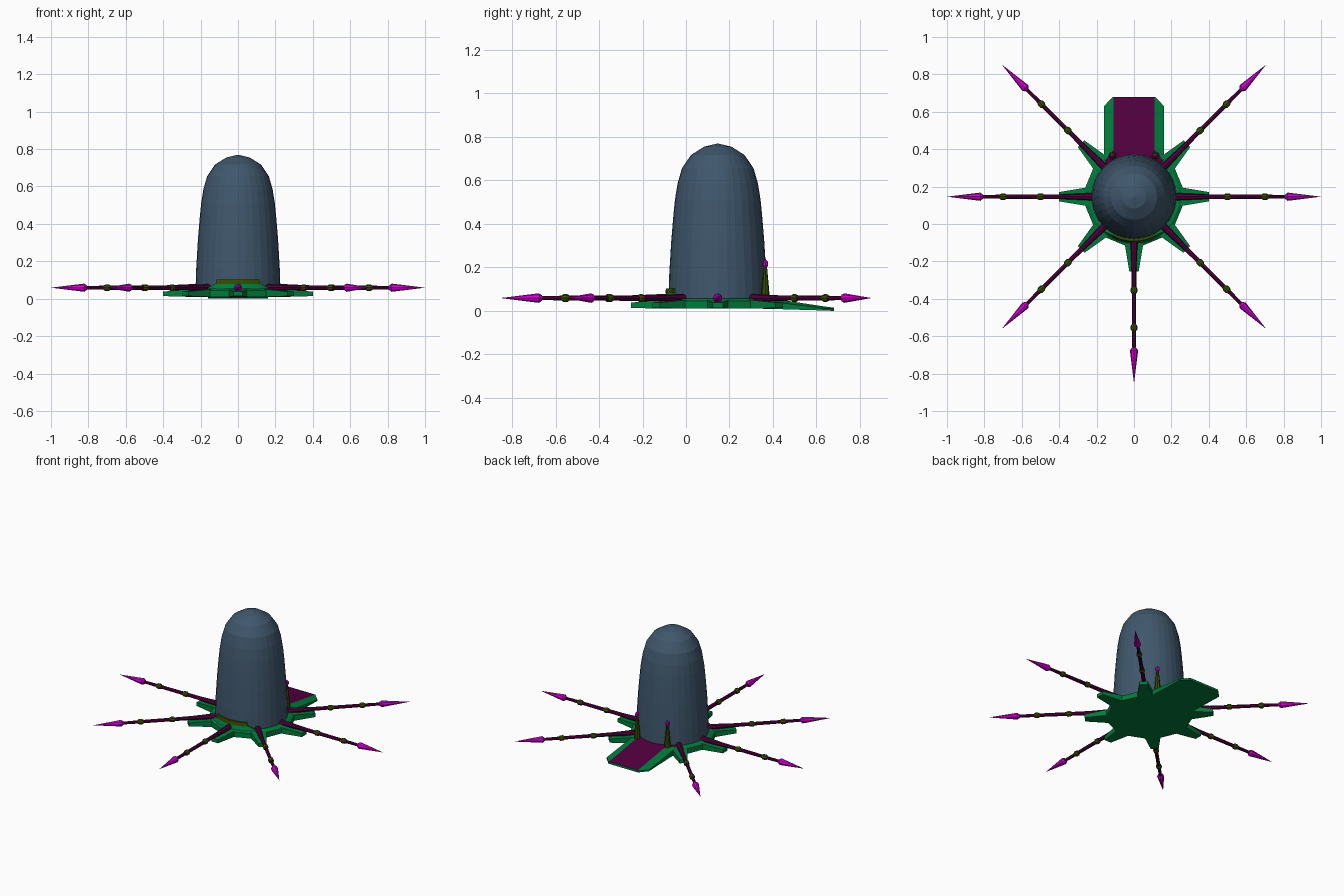
import bpy, bmesh, math
from mathutils import Matrix

if "Cube" in bpy.data.objects:
    bpy.data.objects.remove(bpy.data.objects["Cube"])

CY = 0.146  # y of the dome axis


def material(name, col):
    m = bpy.data.materials.new(name)
    m.diffuse_color = (*col, 1)
    m.use_nodes = True
    m.node_tree.nodes["Principled BSDF"].inputs["Base Color"].default_value = m.diffuse_color
    return m


SLATE = material("slate", (0.05, 0.095, 0.15))
GREEN = material("green", (0.0, 0.2, 0.045))
PURPLE = material("dark purple", (0.085, 0.0, 0.05))
MAGENTA = material("magenta", (0.65, 0.0, 0.65))
OLIVE = material("olive", (0.035, 0.075, 0.0))


def finish(name, bm, mats):
    bmesh.ops.recalc_face_normals(bm, faces=bm.faces)
    me = bpy.data.meshes.new(name)
    bm.to_mesh(me)
    bm.free()
    for m in mats:
        me.materials.append(m)
    ob = bpy.data.objects.new(name, me)
    bpy.context.collection.objects.link(ob)
    return ob


def lathe(name, profile, seg, mat, matrix):
    """Revolve (radius, height) points around z, then place with a matrix."""
    bm = bmesh.new()
    rings = []
    for r, h in profile:
        if r == 0:
            rings.append([bm.verts.new((0, 0, h))])
        else:
            rings.append([bm.verts.new((r * math.cos(math.tau * i / seg),
                                        r * math.sin(math.tau * i / seg), h))
                          for i in range(seg)])
    for a, b in zip(rings, rings[1:]):
        for i in range(seg):
            j = (i + 1) % seg
            quad = [a[i % len(a)], a[j % len(a)], b[j % len(b)], b[i % len(b)]]
            bm.faces.new(list(dict.fromkeys(quad)))
    for ring in (rings[0], rings[-1]):
        if len(ring) > 1:
            bm.faces.new(ring)
    bm.transform(matrix)
    return finish(name, bm, [mat])


def loft(name, sections, mats, matrix, rule=None):
    """Join equal-length cross-sections into a closed solid."""
    bm = bmesh.new()
    rows = [[bm.verts.new(p) for p in s] for s in sections]
    n = len(rows[0])
    for a, b in zip(rows, rows[1:]):
        for i in range(n):
            j = (i + 1) % n
            bm.faces.new((a[i], a[j], b[j], b[i]))
    bm.faces.new(rows[0])
    bm.faces.new(rows[-1])
    bmesh.ops.recalc_face_normals(bm, faces=bm.faces)
    if rule:
        for f in bm.faces:
            f.material_index = rule(f)
    bm.transform(matrix)
    return finish(name, bm, mats)


centre = Matrix.Translation((0, CY, 0))

# Tall dome
lathe("dome", [(0.227, 0.05), (0.223, 0.17), (0.214, 0.32), (0.204, 0.44), (0.197, 0.51),
               (0.185, 0.585), (0.165, 0.655), (0.123, 0.717), (0.063, 0.755), (0, 0.77)],
      32, SLATE, centre)

# Base hub: a pair of corners for each of the eight directions
corner_r, corner_a = math.hypot(0.26, 0.05), math.atan2(0.05, 0.26)
hub = [(corner_r * math.cos(k * math.pi / 4 + s * corner_a),
        corner_r * math.sin(k * math.pi / 4 + s * corner_a))
       for k in range(8) for s in (-1, 1)]
loft("base_hub", [[(x, y, 0.01) for x, y in hub], [(x, y, 0.045) for x, y in hub],
                  [(x * 0.93, y * 0.93, 0.056) for x, y in hub]], [GREEN], centre)

# Seven mounting lugs and jointed arms
for k in range(7):
    turn = centre @ Matrix.Rotation(math.radians(135 + 45 * k), 4, 'Z')

    def lug_section(x, w, lo, hi):
        return [(x, -w, lo), (x, w, lo), (x, w, hi), (x, -w, hi)]
    loft(f"lug_{k}", [lug_section(0.2, 0.055, 0.01, 0.054),
                      lug_section(0.262, 0.048, 0.01, 0.05),
                      lug_section(0.4, 0.025, 0.014, 0.038)], [GREEN], turn)
    along = turn @ Matrix.Translation((0, 0, 0.059)) @ Matrix.Rotation(math.pi / 2, 4, 'Y')
    lathe(f"arm_{k}", [(0.02, 0.2), (0.019, 0.25), (0.013, 0.38), (0.012, 0.5),
                       (0.011, 0.7), (0.009, 0.83)], 8, PURPLE, along)
    for j, d in enumerate((0.5, 0.7)):
        lathe(f"arm_joint_{k}_{j}", [(0.011, d - 0.019), (0.018, d - 0.009),
                                     (0.018, d + 0.009), (0.011, d + 0.019)], 8, OLIVE, along)
    lathe(f"arm_tip_{k}", [(0.012, 0.808), (0.022, 0.822), (0, 1.0)], 8, MAGENTA, along)


# Rear ramp with a dark walkway, flared at the dome, and green bevelled edges
def ramp_section(y, w, lo, edge, top, walk=0.11):
    return [(-w, y, lo), (w, y, lo), (w, y, edge), (walk, y, top),
            (-walk, y, top), (-w, y, edge)]


def ramp_colour(f):
    c = f.calc_center_median()
    return 1 if f.normal.z > 0.8 and abs(c.x) < 0.02 else 0


loft("ramp", [ramp_section(0.14, 0.16, 0.01, 0.046, 0.06, 0.15),
              ramp_section(0.2, 0.16, 0.01, 0.046, 0.06, 0.15),
              ramp_section(0.25, 0.16, 0.009, 0.042, 0.057),
              ramp_section(0.485, 0.16, 0.002, 0.012, 0.021),
              ramp_section(0.534, 0.112, 0.0, 0.012, 0.0145)],
     [GREEN, PURPLE], centre, ramp_colour)

# Ramp posts: tapered post and bead
for side, label in ((1, "right"), (-1, "left")):
    spot = Matrix.Translation((side * 0.115, 0.365, 0))
    lathe(f"post_{label}", [(0.021, 0.05), (0.017, 0.1), (0.007, 0.21)], 8, OLIVE, spot)
    lathe(f"post_bead_{label}", [(0.006, 0.198), (0.013, 0.21), (0.013, 0.224), (0, 0.24)],
          8, MAGENTA, spot)


# Curved front sill with a green skirt beneath it
def arc_band(name, half_angle, flare, inner, outer_lo, outer_hi, lo, hi, mat):
    secs = []
    for i in range(9):
        t = i / 4 - 1
        a0, a1 = t * math.radians(half_angle + flare), t * math.radians(half_angle)
        secs.append([(r * math.sin(a), -r * math.cos(a), z) for r, a, z in
                     ((inner, a0, lo), (outer_lo, a0, lo), (outer_hi, a1, hi), (inner, a1, hi))])
    loft(name, secs, [mat], centre)


arc_band("front_skirt", 29, 16, 0.21, 0.25, 0.237, 0.05, 0.084, GREEN)
arc_band("front_sill", 29, 0, 0.21, 0.241, 0.238, 0.08, 0.104, OLIVE)
